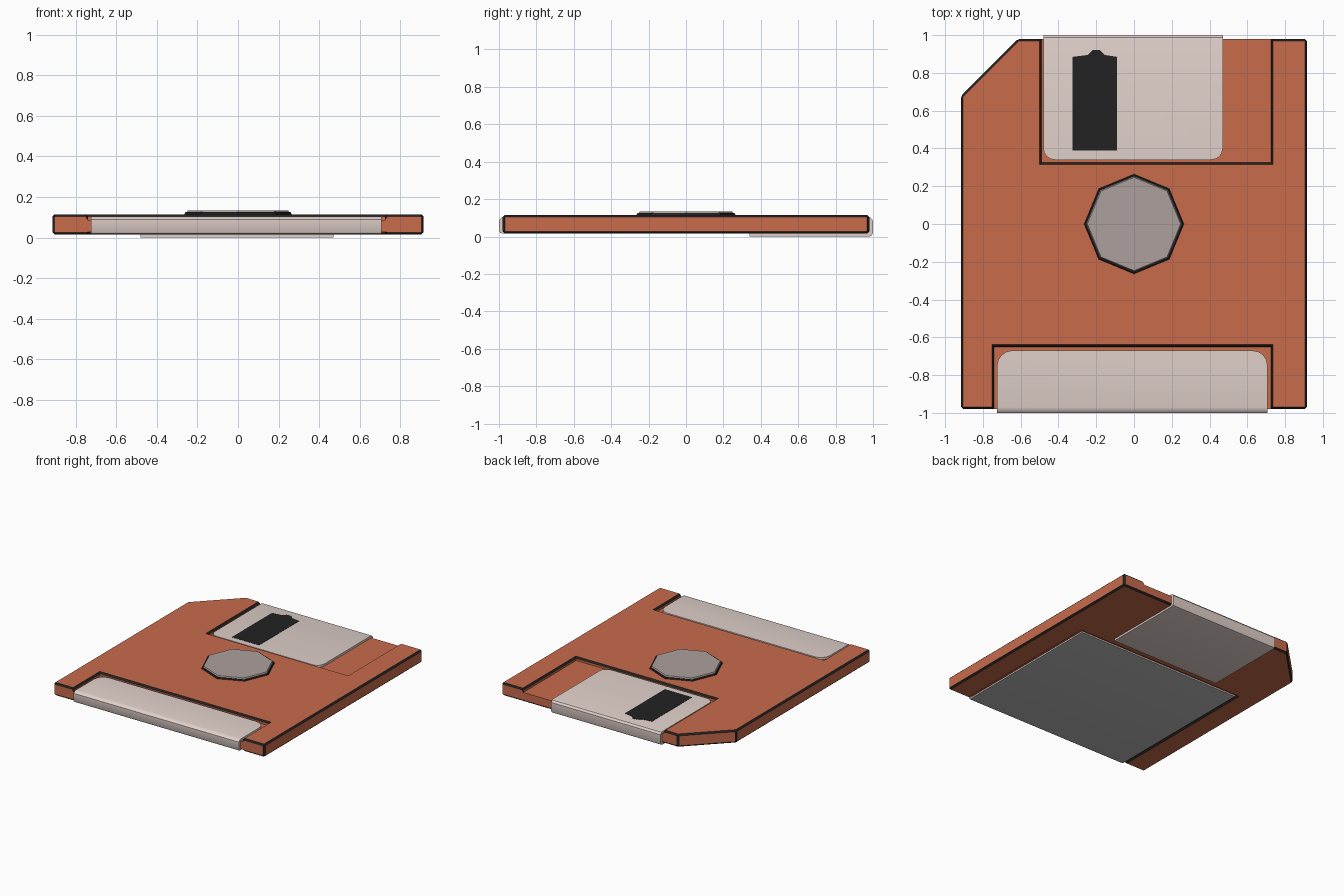
import bpy, bmesh, math

if "Cube" in bpy.data.objects:
    bpy.data.objects.remove(bpy.data.objects["Cube"])


def mat(name, r, g, b):
    lin = lambda c: (c / 255 / 12.92) if c < 10 else ((c / 255 + 0.055) / 1.055) ** 2.4
    m = bpy.data.materials.new(name)
    m.diffuse_color = (lin(r), lin(g), lin(b), 1)
    m.use_nodes = True
    m.node_tree.nodes["Principled BSDF"].inputs["Base Color"].default_value = m.diffuse_color
    return m


ORANGE = mat("orange plastic", 200, 108, 76)
BLACK = mat("black", 34, 34, 34)
LIGHT = mat("warm light grey", 224, 208, 202)
GREY = mat("plain grey", 196, 196, 196)
HUB = mat("hub grey", 172, 160, 156)


def finish(name, bm, mats):
    bmesh.ops.recalc_face_normals(bm, faces=bm.faces)
    me = bpy.data.meshes.new(name)
    bm.to_mesh(me)
    bm.free()
    ob = bpy.data.objects.new(name, me)
    bpy.context.collection.objects.link(ob)
    for m in mats:
        me.materials.append(m)
    return ob


def extrude(bm, pts, vec):
    """Face through pts, extruded along vec into a closed solid."""
    f = bm.faces.new([bm.verts.new(p) for p in pts])
    r = bmesh.ops.extrude_face_region(bm, geom=[f], use_keep_orig=True)
    vs = [g for g in r["geom"] if isinstance(g, bmesh.types.BMVert)]
    bmesh.ops.translate(bm, verts=vs, vec=vec)


def slab(name, xy, z0, z1, mats):
    bm = bmesh.new()
    extrude(bm, [(x, y, z0) for x, y in xy], (0, 0, z1 - z0))
    return finish(name, bm, mats)


def rect(x0, x1, y0, y1):
    return [(x0, y0), (x1, y0), (x1, y1), (x0, y1)]


def smooth(ob):
    bpy.ops.object.select_all(action='DESELECT')
    ob.select_set(True)
    bpy.context.view_layer.objects.active = ob
    bpy.ops.object.shade_smooth_by_angle(angle=math.radians(35))


# Case with one cut corner and three shallow recesses
Z0, Z1, TOP, BOT = 0.015, 0.115, 0.087, 0.028
outline = [(-0.915, -0.98), (0.915, -0.98), (0.915, 0.98), (-0.615, 0.98), (-0.915, 0.68)]
case = slab("case", outline, Z0, Z1, [ORANGE, BLACK])
cuts = [
    slab("shutter_cutter", rect(-0.49, 0.725, 0.325, 1.2), TOP, 0.3, []),
    slab("label_cutter", rect(-0.74, 0.725, -1.2, -0.65), TOP, 0.3, []),
    slab("under_label_cutter", rect(-0.735, 0.725, -1.2, 0.275), -0.2, BOT, []),
]
bpy.context.view_layer.objects.active = case
for c in cuts:
    c.hide_render = True
    m = case.modifiers.new("cut", 'BOOLEAN')
    m.operation, m.solver, m.object = 'DIFFERENCE', 'EXACT', c
    bpy.ops.object.modifier_apply(modifier=m.name)
for c in cuts:
    bpy.data.objects.remove(c)

# Black chamfer on the outer edges and recess rims, not on recess floors
bm = bmesh.new()
bm.from_mesh(case.data)
for f in bm.faces:
    f.material_index = 0


def on_floor(e):
    return any(all(abs(v.co.z - z) < 1e-3 for v in e.verts) for z in (TOP, BOT))


rims = [e for e in bm.edges if len(e.link_faces) == 2
        and e.calc_face_angle_signed() > 0.3 and not on_floor(e)]
bmesh.ops.bevel(bm, geom=rims, offset=0.011, offset_type='OFFSET', segments=1,
                profile=0.5, affect='EDGES', material=1, clamp_overlap=True)
bm.to_mesh(case.data)
bm.free()


def clip(name, x0, x1, profile, radius, mats):
    """Wrapped sheet: a y-z profile extruded in x, with rounded top corners."""
    bm = bmesh.new()
    extrude(bm, [(x0, y, z) for y, z in profile], (x1 - x0, 0, 0))
    yf = profile[0][0]
    corners = [e for e in bm.edges
               if all(abs(v.co.y - yf) < 1e-4 and v.co.z > 0.05 for v in e.verts)
               and abs(e.verts[0].co.x - e.verts[1].co.x) < 1e-4]
    bmesh.ops.bevel(bm, geom=corners, offset=radius, offset_type='OFFSET',
                    segments=4, profile=0.5, affect='EDGES')
    ob = finish(name, bm, mats)
    if len(mats) > 1:  # flat underside in the second colour
        for p in ob.data.polygons:
            if p.normal.z < -0.95:
                p.material_index = 1
    smooth(ob)
    return ob


# Sliding shutter wrapped around the back edge
clip("shutter", -0.48, 0.47,
     [(0.34, 0.104), (0.97, 0.104), (0.988, 0.1), (1.0, 0.085), (1.0, 0.02),
      (0.994, 0.006), (0.98, 0), (0.34, 0), (0.34, 0.02), (0.96, 0.02),
      (0.96, 0.08), (0.34, 0.08)], 0.06, [LIGHT])

# Label wrapped around the front edge and under the case
clip("label", -0.725, 0.707,
     [(-0.67, 0.104), (-0.97, 0.104), (-0.988, 0.1), (-1.0, 0.088), (-1.0, 0.03),
      (-0.994, 0.02), (-0.984, 0.017), (0.262, 0.017), (0.262, 0.035), (-0.96, 0.035),
      (-0.96, 0.08), (-0.67, 0.08)], 0.08, [LIGHT, GREY])

# Dark shutter window with a small tab at the top
slab("shutter_window", [(-0.325, 0.39), (-0.09, 0.39), (-0.09, 0.885), (-0.155, 0.895),
                        (-0.18, 0.92), (-0.22, 0.92), (-0.245, 0.895), (-0.325, 0.885)],
     0.1, 0.106, [BLACK])


# Eight-sided hub with a black rim
def frustum(name, r1, r2, z0, z1, m):
    bm = bmesh.new()
    bmesh.ops.create_cone(bm, cap_ends=True, segments=8, radius1=r1, radius2=r2, depth=z1 - z0)
    bmesh.ops.translate(bm, verts=bm.verts, vec=(0, 0, (z0 + z1) / 2))
    return finish(name, bm, [m])


frustum("hub_rim", 0.266, 0.26, 0.11, 0.125, BLACK)
frustum("hub", 0.256, 0.247, 0.12, 0.134, HUB)
